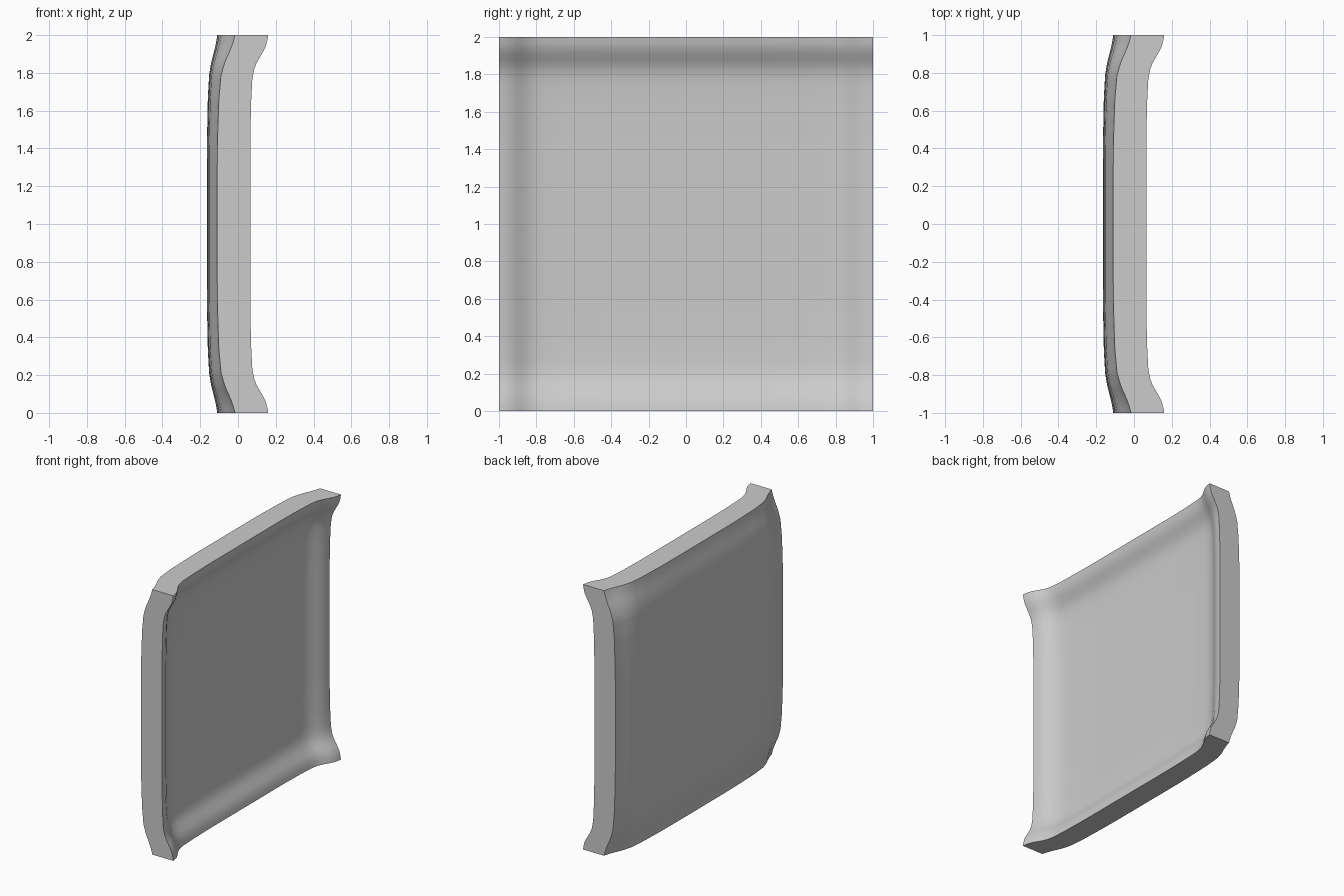
import bpy
import bmesh

if "Cube" in bpy.data.objects:
    bpy.data.objects.remove(bpy.data.objects["Cube"], do_unlink=True)

OUTER_X = -0.165
INNER_X = -0.03
CORNER_BOOST = 13

# Rim profiles: distance from the edge, rise above the flat centre
OUTER_RIM = [(0, 0.055), (0.04, 0.049), (0.08, 0.04), (0.14, 0.024), (0.21, 0.012),
             (0.34, 0.005), (0.55, 0.001), (0.7, 0), (1.01, 0)]
INNER_RIM = [(0, 0.095), (0.04, 0.088), (0.07, 0.079), (0.1, 0.061), (0.14, 0.037),
             (0.17, 0.023), (0.23, 0.011), (0.34, 0.005), (0.55, 0), (1.01, 0)]


def rise(t, rim):
    d = 1 - min(abs(t), 1)
    for (d0, r0), (d1, r1) in zip(rim, rim[1:]):
        if d <= d1:
            return r0 + (r1 - r0) * (d - d0) / (d1 - d0)
    return 0


# Domed outer skin: the rim sweeps forward, most strongly at the corners
bm = bmesh.new()
bmesh.ops.create_grid(bm, x_segments=66, y_segments=66, size=1)
for v in bm.verts:
    y, z = v.co.x, v.co.y
    a, b = rise(y, OUTER_RIM), rise(z, OUTER_RIM)
    v.co = (OUTER_X + a + b + CORNER_BOOST * a * b, y, z + 1)

# Deeper, steeper dished inner skin, joined by straight side walls
result = bmesh.ops.extrude_face_region(bm, geom=bm.faces[:], use_keep_orig=True)
for v in result["geom"]:
    if isinstance(v, bmesh.types.BMVert):
        v.co.x = INNER_X + rise(v.co.y, INNER_RIM) + rise(v.co.z - 1, INNER_RIM)
bmesh.ops.recalc_face_normals(bm, faces=bm.faces[:])

mesh = bpy.data.meshes.new("dished_panel")
bm.to_mesh(mesh)
bm.free()
panel = bpy.data.objects.new("dished_panel", mesh)
bpy.context.collection.objects.link(panel)

# Plain grey material
grey = bpy.data.materials.new("light_grey")
grey.use_nodes = True
colour = (0.6, 0.6, 0.6, 1)
grey.diffuse_color = colour
grey.node_tree.nodes["Principled BSDF"].inputs["Base Color"].default_value = colour
mesh.materials.append(grey)

# Smooth faces with crisp outer edges
bpy.ops.object.select_all(action="DESELECT")
panel.select_set(True)
bpy.context.view_layer.objects.active = panel
bpy.ops.object.shade_smooth_by_angle(angle=0.6)
